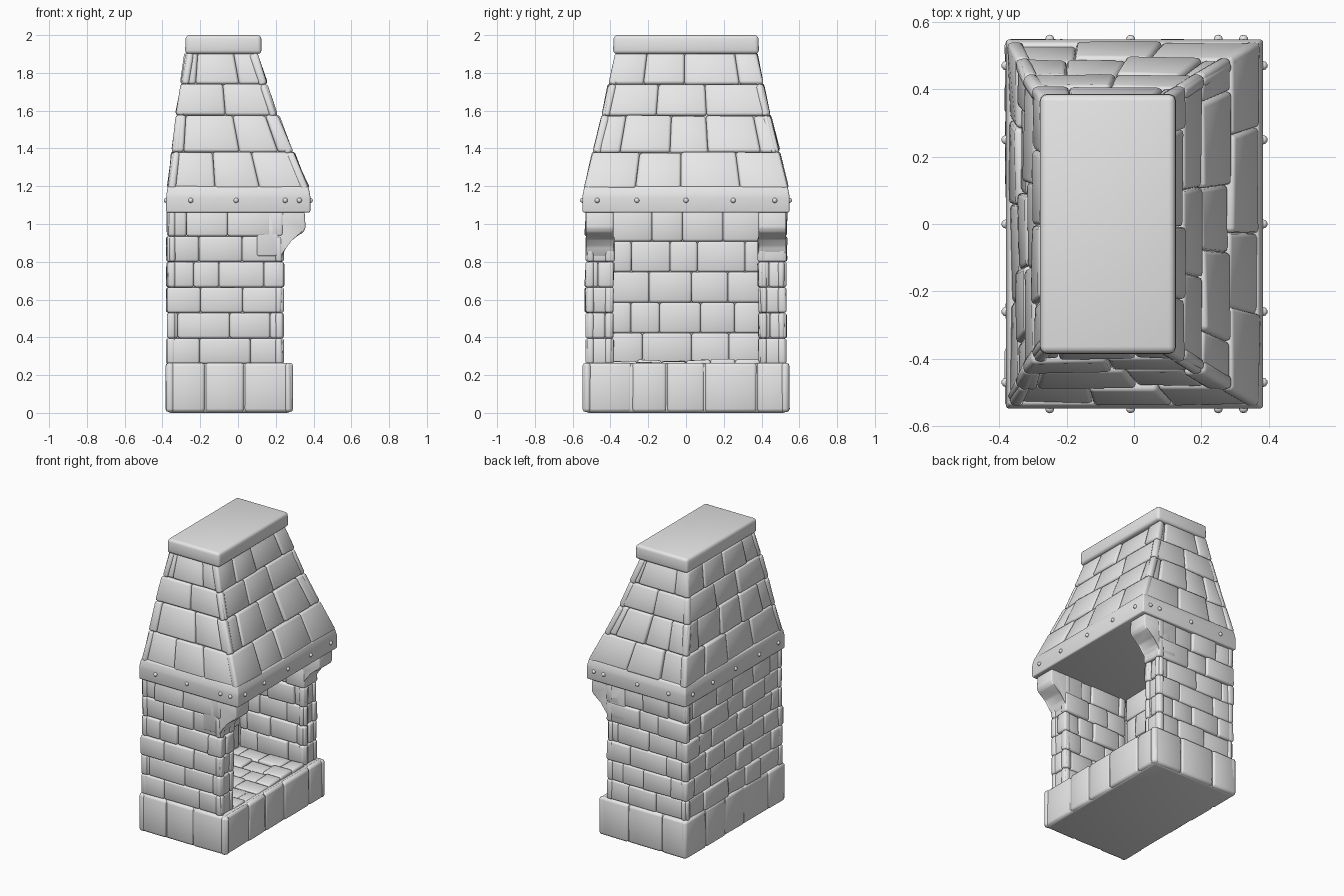
import bpy, bmesh, math, random
from mathutils import Vector

random.seed(7)
if "Cube" in bpy.data.objects:
    bpy.data.objects.remove(bpy.data.objects["Cube"])

stone = bpy.data.materials.new("pale grey stone")
stone.use_nodes = True
GREY = (0.8, 0.8, 0.8, 1)
stone.diffuse_color = GREY
stone.node_tree.nodes["Principled BSDF"].inputs["Base Color"].default_value = GREY


def finish(name, bm, angle=50):
    bmesh.ops.recalc_face_normals(bm, faces=bm.faces)
    mesh = bpy.data.meshes.new(name)
    bm.to_mesh(mesh)
    bm.free()
    mesh.materials.append(stone)
    obj = bpy.data.objects.new(name, mesh)
    bpy.context.collection.objects.link(obj)
    bpy.ops.object.select_all(action='DESELECT')
    obj.select_set(True)
    bpy.context.view_layer.objects.active = obj
    bpy.ops.object.shade_smooth_by_angle(angle=math.radians(angle))
    return obj


def bevel(bm, width, segments=2):
    bmesh.ops.bevel(bm, geom=list(bm.edges), offset=width, segments=segments,
                    profile=0.5, affect='EDGES', clamp_overlap=True)


def loft(bm, loops):
    """Skin a closed solid through loops with equal vertex counts."""
    rings = [[bm.verts.new(p) for p in loop] for loop in loops]
    for a, b in zip(rings, rings[1:]):
        for i in range(len(a)):
            j = (i + 1) % len(a)
            bm.faces.new((a[i], a[j], b[j], b[i]))
    bm.faces.new(rings[0][::-1])
    bm.faces.new(rings[-1])


def ring(x0, x1, y, z, inset=0):
    x0, x1, y = x0 + inset, x1 - inset, y - inset
    return [Vector(p) for p in ((x0, -y, z), (x1, -y, z), (x1, y, z), (x0, y, z))]


def block(name, loops, width=0):
    bm = bmesh.new()
    loft(bm, loops)
    if width:
        bevel(bm, width, 3)
    return finish(name, bm)


def masonry(name, corners, rows, cols, rough=0.012, soft=0.012):
    """Cover a quad (anticlockwise from outside) with uneven rounded stones."""
    bl, br, tr, tl = [Vector(c) for c in corners]
    normal = (br - bl).cross(tl - bl).normalized()

    def at(u, v):
        return bl.lerp(br, u).lerp(tl.lerp(tr, u), v)

    bm = bmesh.new()
    for r in range(rows):
        v0, v1 = r / rows, (r + 1) / rows
        cuts = [(c + (0.5 if r % 2 else 0) + random.uniform(-0.22, 0.22)) / cols
                for c in range(0 if r % 2 else 1, cols)]
        cuts = [0] + cuts + [1]
        for u0, u1 in zip(cuts, cuts[1:]):
            quad = [at(u0, v0), at(u1, v0), at(u1, v1), at(u0, v1)]
            push = random.uniform(-rough, rough * 0.2)
            outer = [p + normal * (push + random.uniform(-rough, rough) * 0.4)
                     for p in quad]
            loft(bm, [[p - normal * 0.045 for p in quad], outer])
    bevel(bm, soft)
    return finish(name, bm, 65)


def wall(name, a, b, z0, z1, rows, cols, **kw):
    masonry(name, ((*a, z0), (*b, z0), (*b, z1), (*a, z1)), rows, cols, **kw)


# Plinth
block("plinth_core", [ring(-0.375, 0.28, 0.535, 0), ring(-0.375, 0.28, 0.535, 0.262)], 0.02)
plinth = [p.xy for p in ring(-0.382, 0.292, 0.548, 0)]
for i, (side, n) in enumerate((("right", 3), ("front", 5), ("left", 3), ("back", 5))):
    wall("plinth_stones_" + side, plinth[i], plinth[(i + 1) % 4], 0.004, 0.265, 1, n,
         rough=0.008, soft=0.018)

# Hearth floor
masonry("hearth_floor", ((-0.26, -0.39, 0.28), (0.24, -0.39, 0.28),
                         (0.24, 0.39, 0.28), (-0.26, 0.39, 0.28)), 6, 3)

# Back wall
block("back_wall_core", [ring(-0.345, -0.28, 0.5, z) for z in (0.2, 1.1)])
wall("back_wall_outer", (-0.377, 0.533), (-0.377, -0.533), 0.26, 1.07, 6, 5)
wall("back_wall_inner", (-0.25, -0.39), (-0.25, 0.39), 0.26, 1.07, 5, 4)

# Side walls with corbelled front ends
corbel = [(0.1, 0.83), (0.235, 0.83), (0.25, 0.88), (0.28, 0.92), (0.345, 0.955),
          (0.358, 0.98), (0.352, 1.075), (0.1, 1.075)]
for side, s in (("right", -1), ("left", 1)):
    def face(part, a, b, rows, cols):
        if s > 0:
            a, b = b, a
        wall(side + part, (a[0], s * a[1]), (b[0], s * b[1]), 0.26, 1.07, rows, cols)

    bm = bmesh.new()
    loft(bm, [[(x, s * y, z) for x, z in ((-0.34, 0.2), (0.21, 0.2), (0.21, 1.07),
                                          (-0.34, 1.07))] for y in (0.41, 0.5)])
    finish(side + "_wall_core", bm)
    face("_wall_outer", (-0.377, 0.533), (0.243, 0.533), 6, 3)
    face("_wall_inner", (0.243, 0.383), (-0.26, 0.383), 6, 3)
    face("_pillar_front", (0.243, 0.533), (0.243, 0.383), 6, 1)

    bm = bmesh.new()
    loft(bm, [[(x, s * y, z) for x, z in corbel] for y in (0.385, 0.53)])
    bevel(bm, 0.008)
    finish(side + "_corbel", bm)

# Mantel band, with the flat throat of the hood as its underside
block("mantel_band", [ring(-0.38, 0.383, 0.548, 1.06), ring(-0.38, 0.383, 0.548, 1.15),
                      ring(-0.372, 0.372, 0.538, 1.2)], 0.01)

# Studs around the band
studs = [(x, s * 0.548) for x in (-0.25, -0.01, 0.25, 0.325) for s in (-1, 1)]
studs += [(x, y) for x in (-0.38, 0.383) for y in (-0.47, -0.26, 0, 0.25, 0.47)]
bm = bmesh.new()
for x, y in studs:
    made = bmesh.ops.create_icosphere(bm, subdivisions=2, radius=0.016)
    for v in made["verts"]:
        v.co = Vector((x, y, 1.125)) + v.co * 0.85
finish("band_studs", bm)

# Tapered hood
levels = [(-0.374, 0.375, 0.542, 1.19), (-0.33, 0.212, 0.447, 1.58),
          (-0.278, 0.1, 0.375, 1.91)]
block("hood_core", [ring(*lv, inset=0.028) for lv in levels])
for k, (low, high) in enumerate(zip(levels, levels[1:])):
    a, b = ring(*low), ring(*high)
    for i, (side, n) in enumerate((("right", 3), ("front", 4), ("left", 3), ("back", 4))):
        j = (i + 1) % 4
        masonry(f"hood_{side}_{('lower', 'upper')[k]}", (a[i], a[j], b[j], b[i]),
                2, n - k, rough=0.014, soft=0.014)

# Chimney cap
block("chimney_cap", [ring(-0.28, 0.125, 0.386, 1.9), ring(-0.278, 0.123, 0.384, 2.0)], 0.02)
